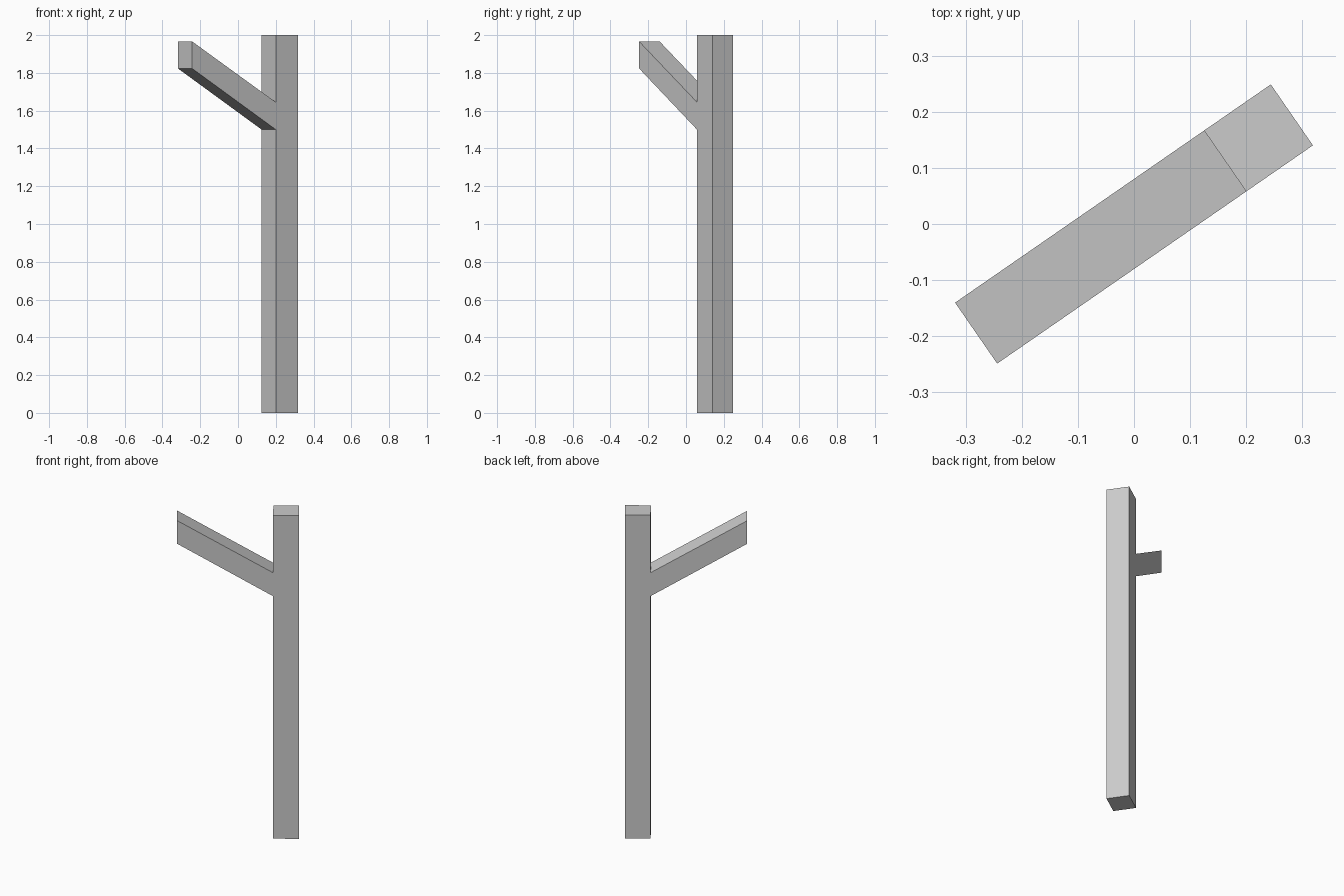
import bpy, bmesh, math
from mathutils import Matrix

if "Cube" in bpy.data.objects:
    bpy.data.objects.remove(bpy.data.objects["Cube"])

HALF_W = 0.066             # half thickness of the timber
END, INNER = 0.342, 0.1975   # outer and inner faces of the post
ANGLE = math.radians(34.65)

# Side profile: upright post with a rising arm
profile = [(INNER, 0), (END, 0), (END, 2), (INNER, 2),
           (INNER, 1.645), (-END, 1.967), (-END, 1.824), (INNER, 1.5)]

bm = bmesh.new()
face = bm.faces.new([bm.verts.new((x, -HALF_W, z)) for x, z in profile])

# Extrude the profile to the timber thickness
ext = bmesh.ops.extrude_face_region(bm, geom=[face])
bmesh.ops.translate(bm, vec=(0, 2 * HALF_W, 0),
                    verts=[v for v in ext["geom"] if isinstance(v, bmesh.types.BMVert)])

# Turn the whole post about the vertical axis
bmesh.ops.rotate(bm, verts=bm.verts, matrix=Matrix.Rotation(ANGLE, 3, 'Z'))
bmesh.ops.recalc_face_normals(bm, faces=bm.faces)

mesh = bpy.data.meshes.new("post_with_arm")
bm.to_mesh(mesh)
bm.free()
bpy.context.collection.objects.link(bpy.data.objects.new("post_with_arm", mesh))
